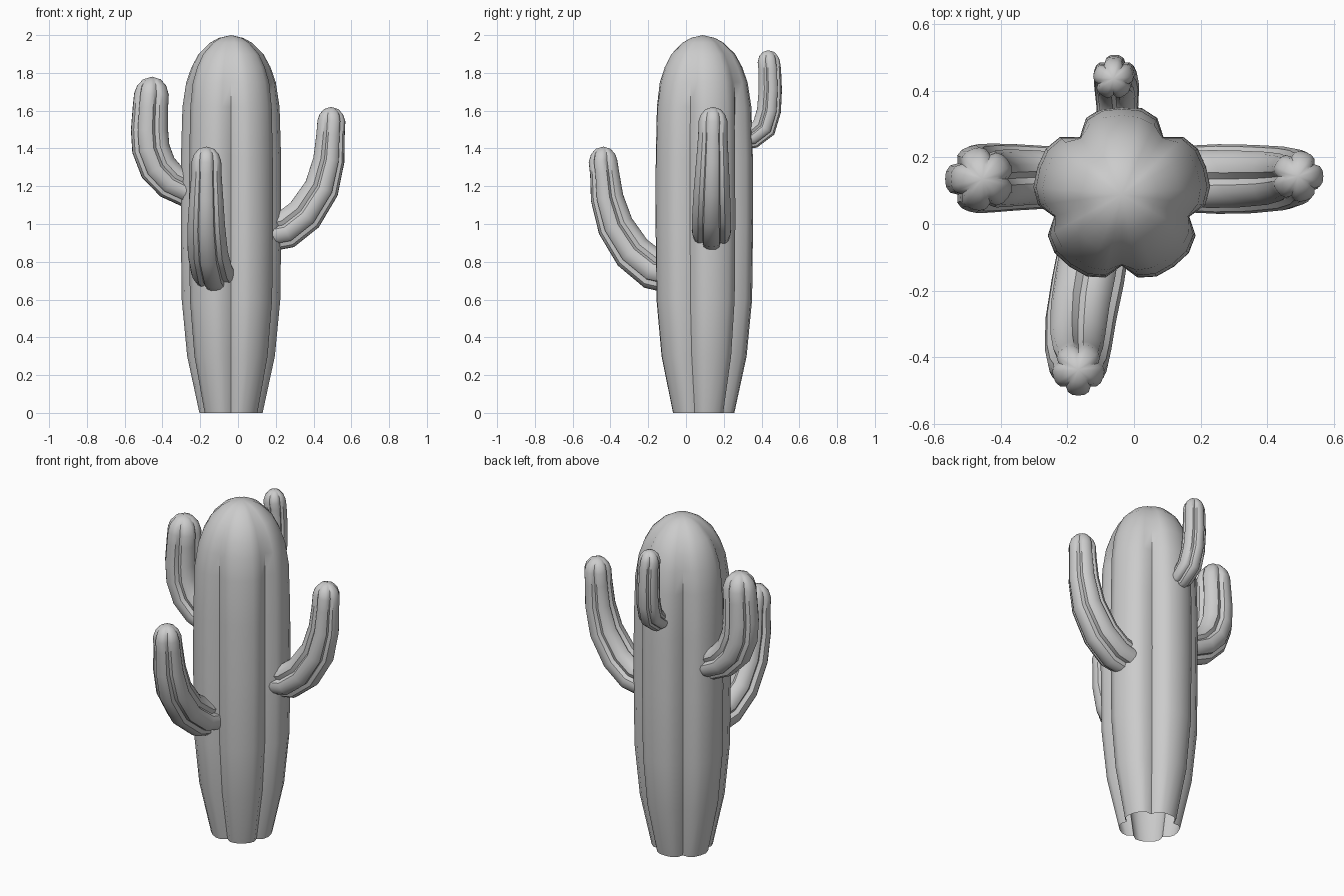
import bpy, math
from mathutils import Vector

if "Cube" in bpy.data.objects:
    bpy.data.objects.remove(bpy.data.objects["Cube"])

# One lobe of the five-lobed section: angle from lobe centre, bulge (0 = notch, 1 = crest)
LOBE = [(-36, 0.0), (-25, 0.75), (-13, 1.0), (0, 1.0), (13, 1.0), (25, 0.75)]


def fluted_tube(name, rings, tip, lobe_angle):
    """rings: (centre, radius, notch ratio); closed by a tip point, open at the base."""
    centres = [Vector(r[0]) for r in rings] + [Vector(tip)]
    verts, faces = [], []
    n = 5 * len(LOBE)
    up = Vector((0, 0, 1))
    for i, (c, rad, notch) in enumerate(rings):
        tangent = (centres[i + 1] - centres[max(i - 1, 0)]).normalized()
        q = up.rotation_difference(tangent)
        for k in range(5):
            for off, bulge in LOBE:
                a = math.radians(lobe_angle + 72 * k + off)
                r = rad * (notch + (1 - notch) * bulge)
                verts.append(centres[i] + q @ Vector((r * math.cos(a), r * math.sin(a), 0)))
    for i in range(len(rings) - 1):
        for j in range(n):
            k = (j + 1) % n
            faces.append((i * n + j, i * n + k, (i + 1) * n + k, (i + 1) * n + j))
    verts.append(centres[-1])
    last = (len(rings) - 1) * n
    faces += [(last + j, last + (j + 1) % n, len(verts) - 1) for j in range(n)]
    mesh = bpy.data.meshes.new(name)
    mesh.from_pydata(verts, [], faces)
    ob = bpy.data.objects.new(name, mesh)
    bpy.context.collection.objects.link(ob)
    bpy.ops.object.select_all(action='DESELECT')
    ob.select_set(True)
    bpy.context.view_layer.objects.active = ob
    bpy.ops.object.shade_smooth_by_angle(angle=math.radians(40))


def arm(name, path, tip, lobe_angle):
    """path: (x, y, z, radius) from trunk outwards, finished with a rounded dome."""
    rings = [((x, y, z), r, 0.78) for x, y, z, r in path]
    r = path[-1][3]
    t = Vector(tip)
    for drop, scale, notch in ((0.95, 0.98, 0.8), (0.5, 0.82, 0.85), (0.15, 0.5, 0.88)):
        rings.append((t - Vector((0, 0, r * drop)), r * scale, notch))
    fluted_tube(name, rings, tip, lobe_angle)


# Trunk: height, radius, notch ratio
CX, CY = -0.037, 0.088
profile = [(0, .168, .8), (.3, .233, .8), (.6, .262, .8), (1.0, .267, .8), (1.35, .266, .8),
           (1.62, .258, .82), (1.75, .238, .88), (1.83, .21, .89), (1.9, .172, .9),
           (1.96, .11, .91), (1.985, .065, .92)]
fluted_tube("trunk", [((CX, CY, z), r, k) for z, r, k in profile], (CX, CY, 2.0), 90)

# Arms, each with one lobe facing outwards
arm("left_arm", [(-.2, .14, 1.175, .09), (-.27, .14, 1.185, .095), (-.35, .14, 1.225, .1),
                 (-.42, .138, 1.3, .104), (-.458, .136, 1.4, .104), (-.465, .135, 1.5, .102),
                 (-.46, .135, 1.62, .097)], (-.455, .135, 1.78), 180)
arm("right_arm", [(.15, .135, .952, .1), (.25, .135, .972, .105), (.35, .135, 1.05, .103),
                  (.44, .137, 1.19, .096), (.478, .14, 1.34, .086),
                  (.487, .142, 1.47, .078)], (.492, .143, 1.62), 0)
arm("front_arm", [(-.12, -.06, .735, .108), (-.14, -.17, .76, .11), (-.16, -.28, .85, .107),
                  (-.168, -.37, .99, .1), (-.168, -.415, 1.14, .09),
                  (-.167, -.428, 1.27, .08)], (-.167, -.437, 1.41), 270)
arm("back_arm", [(-.05, .28, 1.452, .058), (-.05, .35, 1.462, .063), (-.052, .41, 1.51, .068),
                 (-.055, .437, 1.6, .066), (-.058, .444, 1.71, .064),
                 (-.06, .441, 1.82, .062)], (-.062, .436, 1.92), 90)
